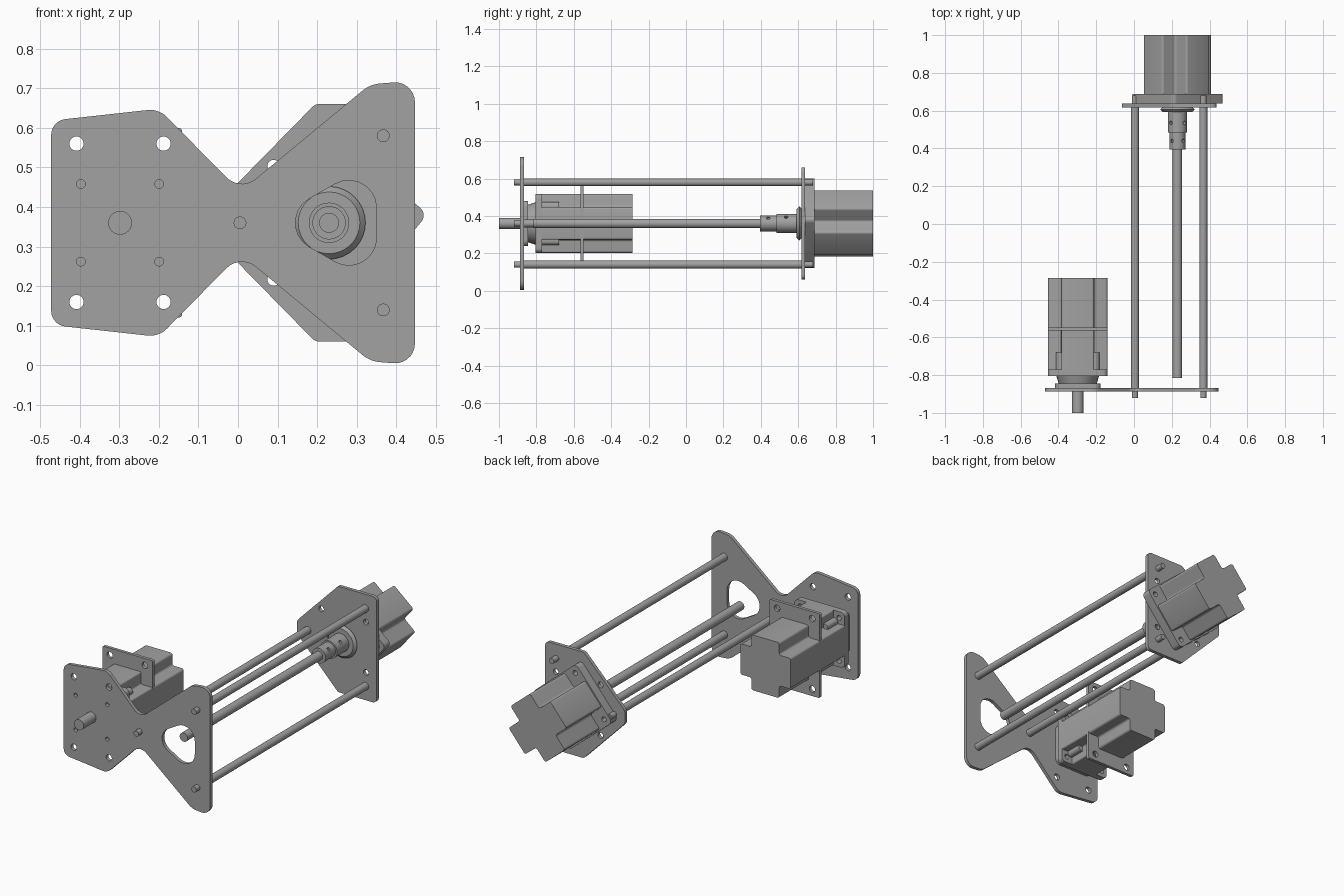
import bpy, math
from mathutils import Vector, Matrix

old = bpy.data.objects.get("Cube")
if old:
    bpy.data.objects.remove(old, do_unlink=True)

grey = bpy.data.materials.new("machined grey")
grey.use_nodes = True
colour = (0.36, 0.36, 0.36, 1)
grey.diffuse_color = colour
grey.node_tree.nodes["Principled BSDF"].inputs["Base Color"].default_value = colour

MID = 0.36            # height of the symmetry line
MOTOR_X, DRIVE_X = -0.298, 0.23
TILT = math.radians(50)


def smooth(obj):
    bpy.ops.object.select_all(action="DESELECT")
    obj.select_set(True)
    bpy.context.view_layer.objects.active = obj
    bpy.ops.object.shade_smooth_by_angle(angle=math.radians(35))


def fillet(corners, steps=7):
    """Round each (x, z, radius) corner of a polygon."""
    out = []
    n = len(corners)
    for i, (x, z, r) in enumerate(corners):
        p = Vector((x, z))
        if r == 0:
            out.append(p)
            continue
        a = (Vector(corners[i - 1][:2]) - p).normalized()
        b = (Vector(corners[(i + 1) % n][:2]) - p).normalized()
        half = a.angle(b) / 2
        centre = p + (a + b).normalized() * (r / math.sin(half))
        start = p + a * (r / math.tan(half)) - centre
        end = p + b * (r / math.tan(half)) - centre
        sweep = start.angle_signed(end)
        for k in range(steps + 1):
            out.append(centre + Matrix.Rotation(-sweep * k / steps, 2) @ start)
    return out


def circle(x, z, r, n=24):
    return [Vector((x + r * math.cos(math.tau * k / n),
                    z + r * math.sin(math.tau * k / n))) for k in range(n)]


def mirrored(half):
    """Complete an upper outline with its reflection about the middle height."""
    return half + [(x, 2 * MID - z, r) for x, z, r in reversed(half)]


def extrude(name, loops, y0, y1, centre=(0, 0), turn=0):
    """Solid plate or prism from an outline and hole loops, running along y."""
    curve = bpy.data.curves.new(name, "CURVE")
    curve.dimensions = "2D"
    curve.fill_mode = "BOTH"
    curve.extrude = (y1 - y0) / 2
    for loop in loops:
        spline = curve.splines.new("POLY")
        spline.points.add(len(loop) - 1)
        for point, p in zip(spline.points, loop):
            point.co = (p.x, p.y, 0, 1)
        spline.use_cyclic_u = True
    temp = bpy.data.objects.new(name + "_curve", curve)
    bpy.context.collection.objects.link(temp)
    bpy.context.view_layer.update()
    mesh = bpy.data.meshes.new_from_object(temp.evaluated_get(bpy.context.evaluated_depsgraph_get()))
    bpy.data.objects.remove(temp, do_unlink=True)
    mesh.transform(Matrix.Translation((centre[0], (y0 + y1) / 2, centre[1]))
                   @ Matrix.Rotation(-turn, 4, "Y") @ Matrix.Rotation(math.pi / 2, 4, "X"))
    mesh.materials.clear()
    mesh.materials.append(grey)
    obj = bpy.data.objects.new(name, mesh)
    bpy.context.collection.objects.link(obj)
    smooth(obj)
    return obj


def rod(name, x, z, y0, y1, r0, r1=None):
    """Round bar or cone along y."""
    bpy.ops.mesh.primitive_cone_add(vertices=32, radius1=r0, radius2=r0 if r1 is None else r1,
                                    depth=y1 - y0, location=(x, (y0 + y1) / 2, z),
                                    rotation=(-math.pi / 2, 0, 0))
    obj = bpy.context.object
    obj.name = name
    obj.data.materials.append(grey)
    smooth(obj)
    return obj


def square(h, r):
    return fillet([(-h, -h, r), (h, -h, r), (h, h, r), (-h, h, r)])


def notched(h, a, r):
    """Square outline with its four corners cut back."""
    quarter = [(h, -a, r), (h, a, r), (a, a, r)]
    pts = []
    for k in range(4):
        turn = Matrix.Rotation(math.pi / 2 * k, 2)
        for x, z, rad in quarter:
            p = turn @ Vector((x, z))
            pts.append((p.x, p.y, rad))
    return fillet(pts, 4)


def four(dx, dz, r, cx=0, cz=0):
    return [circle(cx + sx * dx, cz + sz * dz, r) for sx in (-1, 1) for sz in (-1, 1)]


# Bow-tie front plate with motor holes and a triangular window
bow_tie = fillet(mirrored([(-0.472, 0.618, 0.04), (-0.2, 0.648, 0.06), (0.006, 0.439, 0.055),
                           (0.334, 0.71, 0.08), (0.447, 0.719, 0.05)]))
window = fillet([(0.074, MID, 0.07), (0.35, 0.518, 0.07), (0.35, 0.202, 0.07)])
extrude("front_plate", [bow_tie, window] + four(0.11, 0.2, 0.018, MOTOR_X, MID)
        + four(0.099, 0.098, 0.011, MOTOR_X, MID), -0.887, -0.867)

# Back plate
shield = fillet(mirrored([(-0.063, 0.397, 0.045), (0.195, 0.66, 0.025), (0.437, 0.66, 0.025)]))
extrude("back_plate", [shield] + four(0.14, 0.143, 0.016, DRIVE_X, MID), 0.617, 0.637)

# Three spacer rods with thinner threaded ends
for label, x, z in (("middle", 0.005, MID), ("upper", 0.367, 0.58), ("lower", 0.367, 0.14)):
    rod(label + "_spacer_rod", x, z, -0.867, 0.617, 0.021)
    rod(label + "_front_stud", x, z, -0.92, -0.86, 0.016)
    rod(label + "_back_stud", x, z, 0.61, 0.68, 0.016)

# Front motor: shaft, boss, flange, front housing, bracket, rear housing
at = (MOTOR_X, MID)
rod("motor_shaft", *at, -1.0, -0.8, 0.03)
extrude("motor_boss_plate", [square(0.12, 0.03)], -0.867, -0.845, at)
rod("motor_boss", *at, -0.846, -0.8, 0.1, 0.115)
extrude("motor_flange", [square(0.157, 0.025)] + four(0.122, 0.122, 0.014), -0.805, -0.77, at)
extrude("motor_front_housing", [notched(0.157, 0.087, 0.008)], -0.77, -0.565, at)
extrude("motor_front_core", [square(0.115, 0.02)], -0.77, -0.68, at)
bracket = fillet([(-0.157, -0.239, 0.008), (0.157, -0.239, 0.008),
                  (0.157, 0.239, 0.008), (-0.157, 0.239, 0.008)])
extrude("motor_bracket", [bracket] + four(0.11, 0.2, 0.018), -0.565, -0.547, at)
extrude("motor_rear_housing", [notched(0.157, 0.087, 0.012)], -0.547, -0.285, at)

# Drive motor, tilted on the back plate
at = (DRIVE_X, MID)
extrude("drive_flange", [square(0.177, 0.025)] + four(0.14, 0.14, 0.014), 0.637, 0.688, at, TILT)
extrude("drive_housing", [notched(0.17, 0.08, 0.012)], 0.688, 1.0, at, TILT)

# Drive screw, stepped coupling and collar
rod("drive_screw", *at, -0.815, 0.42, 0.025)
couplings = [rod("coupling_front", *at, 0.395, 0.487, 0.042),
             rod("coupling_back", *at, 0.485, 0.6, 0.051)]
rod("collar_rim", *at, 0.592, 0.606, 0.078, 0.092)
rod("collar_disc", *at, 0.606, 0.617, 0.092, 0.08)

# Set screw holes bored in the coupling
for coupling, y in zip(couplings, (0.44, 0.535)):
    for k, angle in enumerate((0.8, 2.4)):
        side = Vector((-math.cos(angle), 0, math.sin(angle)))
        bpy.ops.mesh.primitive_cylinder_add(vertices=16, radius=0.01, depth=0.04,
                                            location=Vector((DRIVE_X, y, MID)) + side * 0.052,
                                            rotation=side.to_track_quat("Z", "Y").to_euler())
        cutter = bpy.context.object
        cutter.name = "set_screw_cutter"
        cutter.hide_render = True
        cutter.hide_set(True)
        cutter.display_type = "WIRE"
        mod = coupling.modifiers.new("set_screw_hole", "BOOLEAN")
        mod.object = cutter
        mod.solver = "EXACT"
